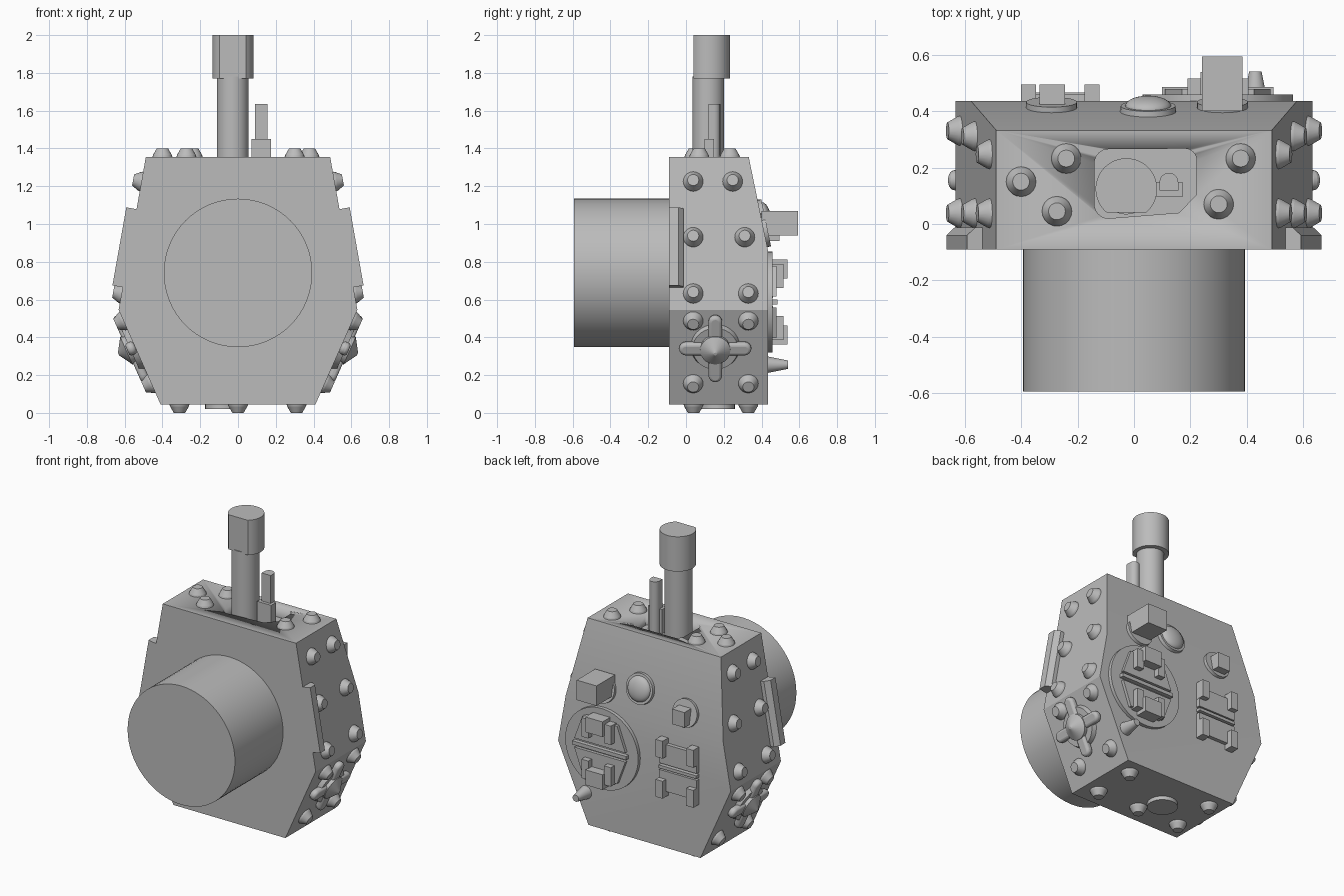
import bpy, bmesh, math
from mathutils import Matrix, Vector

cube = bpy.data.objects.get("Cube")
if cube:
    bpy.data.objects.remove(cube, do_unlink=True)

GREY = (0.5, 0.5, 0.5, 1)
paint = bpy.data.materials.new("grey_paint")
paint.use_nodes = True
paint.diffuse_color = GREY
paint.node_tree.nodes["Principled BSDF"].inputs["Base Color"].default_value = GREY


def frame(pos, z, x=(1, 0, 0)):
    """Matrix whose local z follows z and local x follows x."""
    z = Vector(z).normalized()
    y = z.cross(Vector(x)).normalized()
    m = Matrix((y.cross(z), y, z)).transposed().to_4x4()
    m.translation = pos
    return m


def finish(name, bm):
    bmesh.ops.recalc_face_normals(bm, faces=bm.faces)
    mesh = bpy.data.meshes.new(name)
    bm.to_mesh(mesh)
    bm.free()
    mesh.materials.append(paint)
    ob = bpy.data.objects.new(name, mesh)
    bpy.context.collection.objects.link(ob)
    bpy.ops.object.select_all(action='DESELECT')
    ob.select_set(True)
    bpy.context.view_layer.objects.active = ob
    bpy.ops.object.shade_smooth_by_angle(angle=math.radians(30))
    return ob


def add_cone(bm, m, r1, r2, h, segs=28):
    bmesh.ops.create_cone(bm, cap_ends=True, segments=segs, radius1=r1, radius2=r2,
                          depth=h, matrix=m @ Matrix.Translation((0, 0, h / 2)))


def cone(name, m, r1, r2, h, segs=28):
    bm = bmesh.new()
    add_cone(bm, m, r1, r2, h, segs)
    return finish(name, bm)


def add_prism(bm, pts, m, h):
    low = [bm.verts.new(m @ Vector((x, y, 0))) for x, y in pts]
    face = bm.faces.new(low)
    top = bmesh.ops.extrude_face_region(bm, geom=[face])["geom"]
    shift = m.to_3x3() @ Vector((0, 0, h))
    bmesh.ops.translate(bm, vec=shift, verts=[g for g in top if isinstance(g, bmesh.types.BMVert)])


def prism(name, pts, m, h):
    bm = bmesh.new()
    add_prism(bm, pts, m, h)
    return finish(name, bm)


def box(name, x0, x1, y0, y1, z0, z1):
    return prism(name, [(x0, y0), (x1, y0), (x1, y1), (x0, y1)],
                 Matrix.Translation((0, 0, z0)), z1 - z0)


def arc(cx, cy, r, a0, a1, n=8):
    return [(cx + r * math.cos(math.radians(a0 + (a1 - a0) * i / n)),
             cy + r * math.sin(math.radians(a0 + (a1 - a0) * i / n))) for i in range(n + 1)]


# Main dimensions of the hull
FRONT, BACK, BACK_TOP = -0.09, 0.435, 0.332
BASE, WAIST, CREASE, TOP = 0.045, 0.545, 0.855, 1.355
X_BASE, X_WAIST, X_TOP = 0.41, 0.632, 0.488
UP = Matrix.Identity(4)


def side_x(z):
    if z > WAIST:
        return X_WAIST + (X_TOP - X_WAIST) * (z - WAIST) / (TOP - WAIST)
    return X_BASE + (X_WAIST - X_BASE) * (z - BASE) / (WAIST - BASE)


def side_normal(z, s):
    if z > WAIST:
        return (s * (TOP - WAIST), 0, X_WAIST - X_TOP)
    return (s * (WAIST - BASE), 0, X_BASE - X_WAIST)


# Hull: six-sided outline, back cut to a slope above the crease
bm = bmesh.new()
half = [(X_BASE, BASE), (X_WAIST, WAIST), (X_TOP, TOP)]
add_prism(bm, half + [(-x, z) for x, z in reversed(half)],
          frame((0, BACK, 0), (0, -1, 0)), BACK - FRONT)
slope = Vector((0, TOP - CREASE, BACK - BACK_TOP)).normalized()
cut = bmesh.ops.bisect_plane(bm, geom=bm.verts[:] + bm.edges[:] + bm.faces[:],
                             plane_co=(0, BACK, CREASE), plane_no=slope, clear_outer=True)
bmesh.ops.holes_fill(bm, edges=[e for e in bm.edges if e.is_boundary])
hull = finish("hull", bm)

# Recess in the roof
outline = (arc(-0.09, 0.215, 0.05, 90, 180) + arc(-0.09, 0.07, 0.05, 180, 270)
           + [(0.16, 0.04), (0.222, 0.105)] + arc(0.18, 0.225, 0.042, 0, 90))
cutter = prism("recess_cutter", outline, Matrix.Translation((0, 0, 1.29)), 0.2)
cutter.hide_render = True
bpy.context.view_layer.objects.active = hull
mod = hull.modifiers.new("recess", 'BOOLEAN')
mod.operation, mod.object, mod.solver = 'DIFFERENCE', cutter, 'EXACT'
bpy.ops.object.modifier_apply(modifier=mod.name)
bpy.data.objects.remove(cutter, do_unlink=True)

# Front drum
cone("front_drum", frame((0, FRONT + 0.01, 0.741), (0, -1, 0)), 0.393, 0.393, 0.513, 64)

# Mast with flat-fronted head, and the small post beside it
cone("mast", frame((-0.028, 0.118, 1.28), (0, 0, 1)), 0.084, 0.084, 0.5, 40)
prism("mast_head", arc(-0.027, 0.124, 0.109, -50, 230, 36), Matrix.Translation((0, 0, 1.77)), 0.23)
box("post_block", 0.072, 0.174, 0.098, 0.147, 1.28, 1.45)
prism("post", [(0.09, 0.118), (0.157, 0.118)] + arc(0.1235, 0.148, 0.0335, 0, 180),
      Matrix.Translation((0, 0, 1.28)), 0.355)

# Bolts on roof, floor and flanks
bm = bmesh.new()
spots = [((x, y, TOP), (0, 0, 1)) for x, y in
         [(-0.24, 0.232), (-0.4, 0.15), (-0.273, 0.045), (0.378, 0.232), (0.3, 0.07)]]
spots += [((x, y, BASE), (0, 0, -1)) for x in (-0.31, 0.31) for y in (0.04, 0.33)]
spots.append(((0, 0.04, BASE), (0, 0, -1)))
rows = [(1.225, 0.247), (0.93, 0.311), (0.632, 0.33), (0.487, 0.33), (0.155, 0.33)]
for s in (-1, 1):
    for z, y_back in rows:
        spots += [((s * side_x(z), y, z), side_normal(z, s)) for y in (0.038, y_back)]
for pos, n in spots:
    m = frame(pos, n, (0, 1, 0))
    add_cone(bm, m, 0.053, 0.05, 0.01, 20)
    add_cone(bm, m @ Matrix.Translation((0, 0, 0.01)), 0.05, 0.03, 0.035, 20)
finish("bolts", bm)
cone("floor_plug", frame((-0.082, 0.167, BASE + 0.01), (0, 0, -1)), 0.092, 0.092, 0.035)

# Chamfered side rails and star-shaped valves, mirrored
rail = [(FRONT, -0.01), (FRONT, 0.055), (-0.04, 0.055), (-0.012, 0.025), (-0.012, -0.01)]
for s, side in ((1, "left"), (-1, "right")):
    run = Vector((s * (X_TOP - X_WAIST), 0, TOP - WAIST)).normalized()
    start = (s * side_x(0.665), 0, 0.665)
    m = frame(start, run, (0, 1, 0))
    flip = 1 if (m.to_3x3() @ Vector((0, 1, 0))).x * s > 0 else -1
    prism(side + "_rail", [(y, flip * d) for y, d in rail], m, 0.42)

    z = 0.35
    m = frame((s * side_x(z), 0.155, z), side_normal(z, s), (0, 1, 0))
    cone(side + "_valve_disc", m, 0.13, 0.12, 0.028)
    for i in range(2):
        reach = 0.155
        slot = arc(reach, 0, 0.036, -90, 90) + arc(-reach, 0, 0.036, 90, 270)
        arm = prism(f"{side}_valve_arm_{i + 1}", slot, m @ Matrix.Rotation(i * math.pi / 2, 4, 'Z'), 0.045)
        bev = arm.modifiers.new("round", 'BEVEL')
        bev.width, bev.segments = 0.016, 3
    cone(side + "_valve_hub", m, 0.08, 0.08, 0.05)
    cone(side + "_valve_cone", m @ Matrix.Translation((0, 0, 0.05)), 0.08, 0.008, 0.045)


# Fittings on the sloped back
def slope_frame(x, z):
    y = BACK - (BACK - BACK_TOP) * (z - CREASE) / (TOP - CREASE)
    return frame((x, y - slope.y * 0.005, z), slope)


cone("sight_base", slope_frame(0.313, 0.965), 0.09, 0.09, 0.025)
box("sight_block", 0.24, 0.385, 0.4, 0.593, 0.938, 1.07)
cone("lamp_base", slope_frame(0.05, 1.03), 0.1, 0.097, 0.025)
bm = bmesh.new()
bmesh.ops.create_uvsphere(bm, u_segments=28, v_segments=14, radius=1,
                          matrix=slope_frame(0.05, 1.03) @ Matrix.Translation((0, 0, 0.023))
                          @ Matrix.Diagonal((0.082, 0.082, 0.035, 1)))
finish("lamp_dome", bm)
cone("vent_base", slope_frame(-0.292, 0.965), 0.09, 0.09, 0.025)
box("vent_block", -0.335, -0.245, 0.4, 0.495, 0.91, 1.01)

# Round and square hatches: two mirrored leaves each, with posts and a centre strip
MID = 0.587
cone("round_hatch", frame((0.297, BACK - 0.01, MID), (0, 1, 0)), 0.267, 0.267, 0.033, 56)
for s, leaf in ((1, "upper"), (-1, "lower")):
    def lift(a, b):
        return sorted((MID + s * a, MID + s * b))

    trapezoid = [(0.11, 0.03), (0.484, 0.03), (0.425, 0.19), (0.17, 0.19)]
    prism(f"round_hatch_{leaf}_leaf", [(x, -MID - s * z) for x, z in trapezoid],
          frame((0, 0.45, 0), (0, 1, 0)), 0.028)
    for i, x in enumerate((0.19, 0.355)):
        box(f"round_hatch_{leaf}_post_{i + 1}", x, x + 0.05, 0.45, 0.515, *lift(0.075, 0.2))
    box(f"round_hatch_{leaf}_block", 0.235, 0.36, 0.45, 0.538, *lift(0.125, 0.225))
    box(f"square_hatch_{leaf}_leaf", -0.4, -0.125, 0.42, 0.46, *lift(0.022, 0.155))
    for i, x in enumerate((-0.4, -0.175)):
        box(f"square_hatch_{leaf}_post_{i + 1}", x, x + 0.052, 0.42, 0.495, *lift(0.075, 0.19))
box("round_hatch_strip", 0.1, 0.494, 0.45, 0.485, MID - 0.012, MID + 0.012)
box("square_hatch_strip", -0.4, -0.125, 0.42, 0.465, MID - 0.01, MID + 0.01)

# Small nozzle at the lower back
cone("nozzle", frame((0.43, BACK - 0.01, 0.255), (0, 1, 0)), 0.045, 0.022, 0.115)
